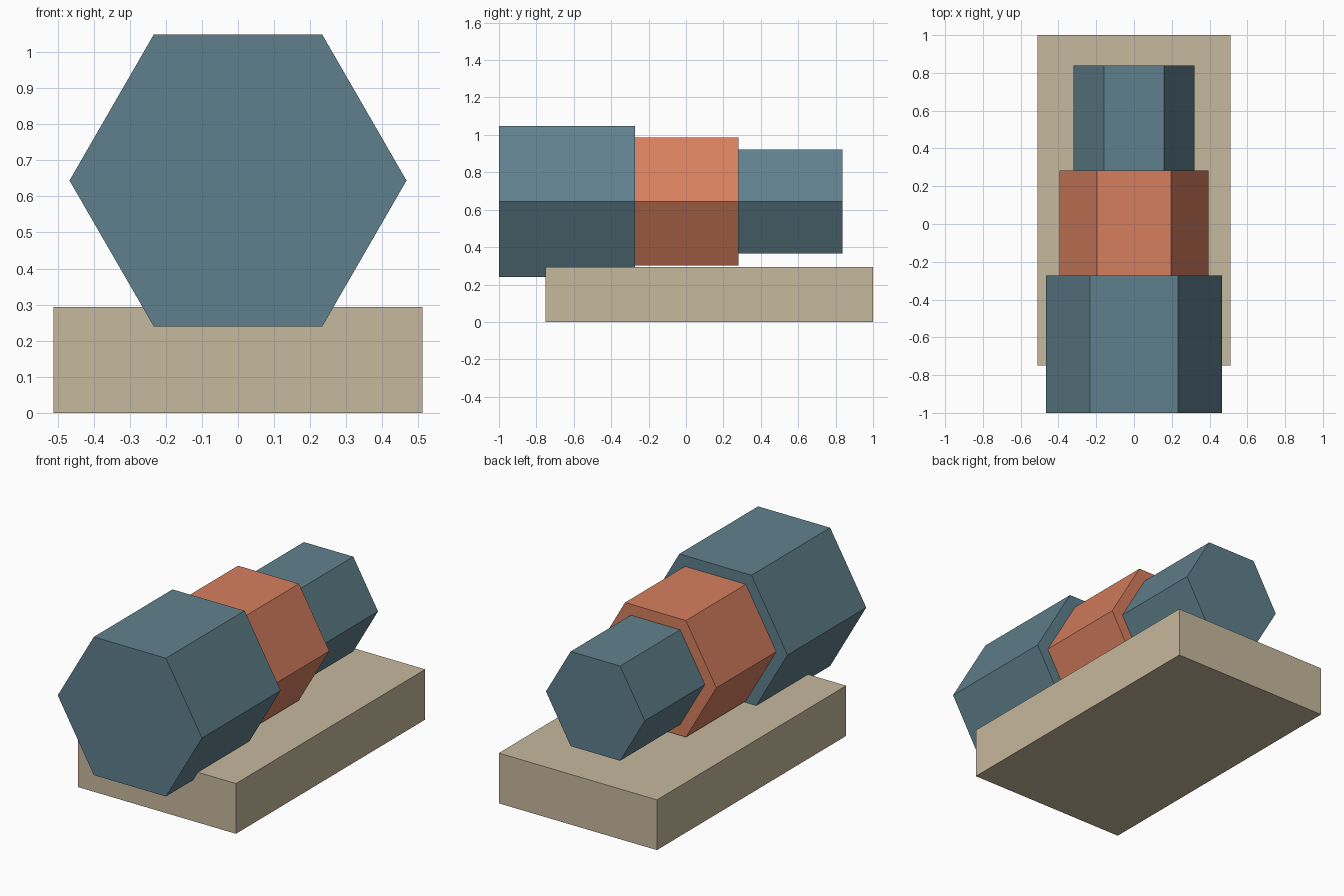
import bpy
import bmesh
from math import sin, cos, tau

cube = bpy.data.objects.get("Cube")
if cube:
    bpy.data.objects.remove(cube, do_unlink=True)


def make_material(name, rgb):
    # 8-bit display colour converted to linear values
    linear = [((c / 255 + 0.055) / 1.055) ** 2.4 for c in rgb]
    mat = bpy.data.materials.new(name)
    mat.use_nodes = True
    mat.diffuse_color = (*linear, 1)
    mat.node_tree.nodes["Principled BSDF"].inputs["Base Color"].default_value = (*linear, 1)
    return mat


def make_prism(name, outline, y_front, y_back, mat):
    """Extrude an (x, z) outline along y into a closed, flat-shaded prism."""
    bm = bmesh.new()
    face = bm.faces.new([bm.verts.new((x, y_front, z)) for x, z in outline])
    result = bmesh.ops.extrude_face_region(bm, geom=[face], use_keep_orig=True)
    moved = [v for v in result["geom"] if isinstance(v, bmesh.types.BMVert)]
    bmesh.ops.translate(bm, verts=moved, vec=(0, y_back - y_front, 0))
    bmesh.ops.recalc_face_normals(bm, faces=bm.faces)
    mesh = bpy.data.meshes.new(name)
    bm.to_mesh(mesh)
    bm.free()
    mesh.materials.append(mat)
    obj = bpy.data.objects.new(name, mesh)
    bpy.context.collection.objects.link(obj)
    return obj


def hexagon(radius, centre_z):
    return [(radius * cos(i * tau / 6), centre_z + radius * sin(i * tau / 6)) for i in range(6)]


blue = make_material("slate blue", (96, 128, 141))
orange = make_material("terracotta", (214, 127, 94))
tan = make_material("sand", (198, 184, 157))

# Base slab
half, top = 0.512, 0.294
make_prism("base_slab", [(-half, 0), (half, 0), (half, top), (-half, top)], -0.75, 1.0, tan)

# Stepped hexagonal barrel, wide at the front
axis_z = 0.644
for name, radius, y0, y1, mat in (
    ("front_barrel", 0.467, -1.0, -0.272, blue),
    ("middle_collar", 0.394, -0.272, 0.282, orange),
    ("rear_barrel", 0.32, 0.282, 0.838, blue),
):
    make_prism(name, hexagon(radius, axis_z), y0, y1, mat)
